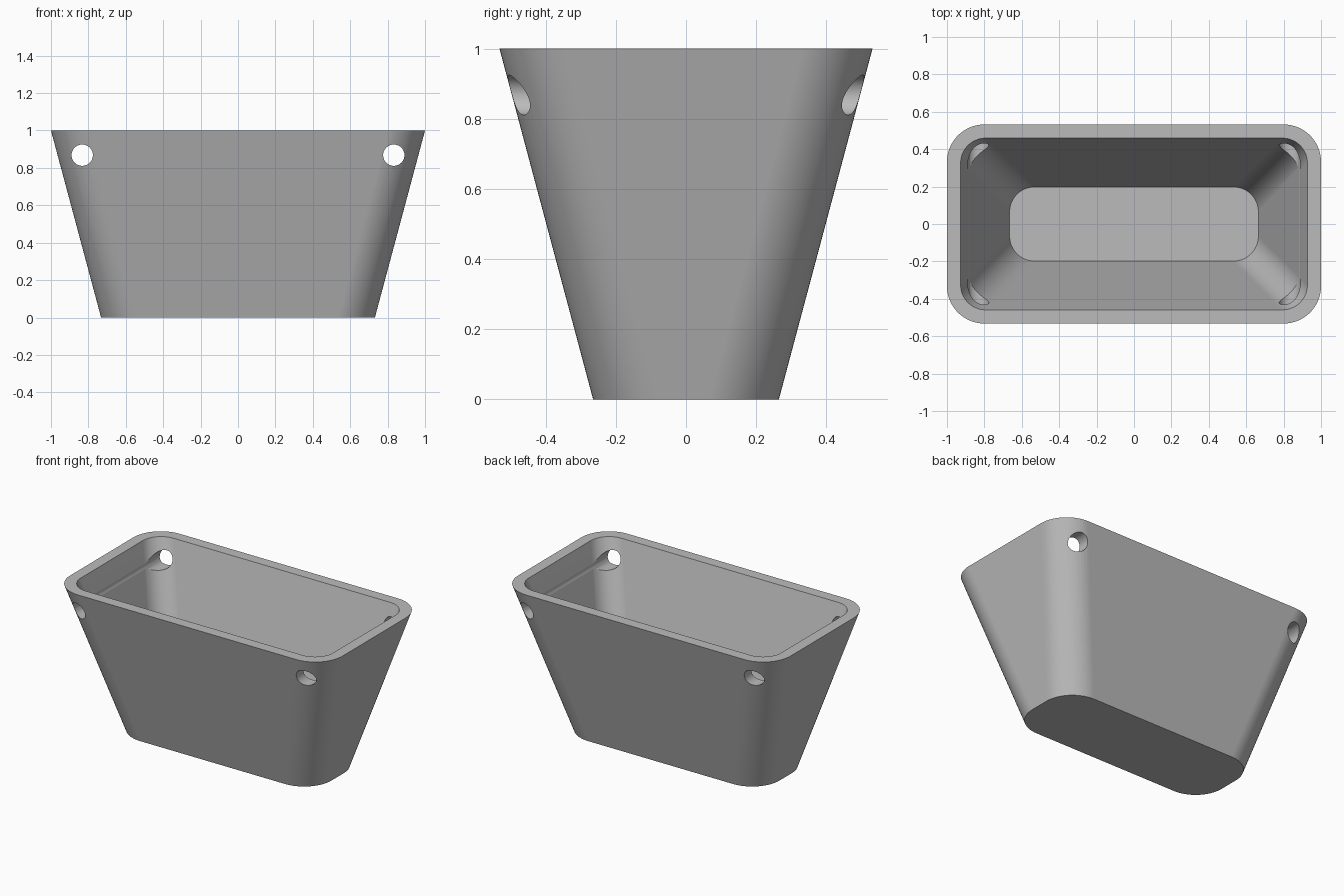
import bpy, bmesh, math

if "Cube" in bpy.data.objects:
    bpy.data.objects.remove(bpy.data.objects["Cube"])

WALL = 0.067
SEGMENTS = 16

grey = bpy.data.materials.new("plain grey")
grey.use_nodes = True
colour = (0.5, 0.5, 0.5, 1)
grey.diffuse_color = colour
grey.node_tree.nodes["Principled BSDF"].inputs["Base Color"].default_value = colour


def rounded_ring(bm, half_x, half_y, radius, z):
    """Ring of vertices following a rounded rectangle."""
    ring = []
    corners = [(1, 1), (-1, 1), (-1, -1), (1, -1)]
    for i, (sx, sy) in enumerate(corners):
        for step in range(SEGMENTS + 1):
            a = math.pi / 2 * (i + step / SEGMENTS)
            ring.append(bm.verts.new((sx * (half_x - radius) + radius * math.cos(a),
                                      sy * (half_y - radius) + radius * math.sin(a), z)))
    return ring


def bridge(bm, lower, upper):
    n = len(lower)
    for i in range(n):
        j = (i + 1) % n
        bm.faces.new((lower[i], lower[j], upper[j], upper[i]))


# Tapered planter: outside wall, rim, inside wall and the two floors
bm = bmesh.new()
rings = [rounded_ring(bm, 0.732, 0.265, 0.2, 0),
         rounded_ring(bm, 1.0, 0.532, 0.2, 1),
         rounded_ring(bm, 0.927, 0.459, 0.133, 1),
         rounded_ring(bm, 0.665, 0.198, 0.133, WALL)]
for lower, upper in zip(rings, rings[1:]):
    bridge(bm, lower, upper)
bm.faces.new(rings[0])
bm.faces.new(rings[-1])
bmesh.ops.recalc_face_normals(bm, faces=bm.faces)
mesh = bpy.data.meshes.new("planter_body")
bm.to_mesh(mesh)
bm.free()
body = bpy.data.objects.new("planter_body", mesh)
bpy.context.collection.objects.link(body)
body.data.materials.append(grey)

# Hanging holes running front to back close to the end walls
for side, sx in (("left", 1), ("right", -1)):
    bpy.ops.mesh.primitive_cylinder_add(vertices=48, radius=0.057, depth=2,
                                        location=(sx * 0.833, 0, 0.868),
                                        rotation=(math.pi / 2, 0, 0))
    cutter = bpy.context.object
    cutter.name = side + "_hole_cutter"
    cutter.hide_render = True
    cutter.data.materials.append(grey)
    bpy.ops.object.select_all(action="DESELECT")
    body.select_set(True)
    bpy.context.view_layer.objects.active = body
    cut = body.modifiers.new(side + "_hole", "BOOLEAN")
    cut.operation = "DIFFERENCE"
    cut.solver = "EXACT"
    cut.object = cutter
    bpy.ops.object.modifier_apply(modifier=cut.name)
    bpy.data.objects.remove(cutter)

# Smooth corners with crisp rim, base and hole edges
bpy.ops.object.shade_smooth_by_angle(angle=math.radians(20))
weighted = body.modifiers.new("flat_walls", "WEIGHTED_NORMAL")
weighted.keep_sharp = True
